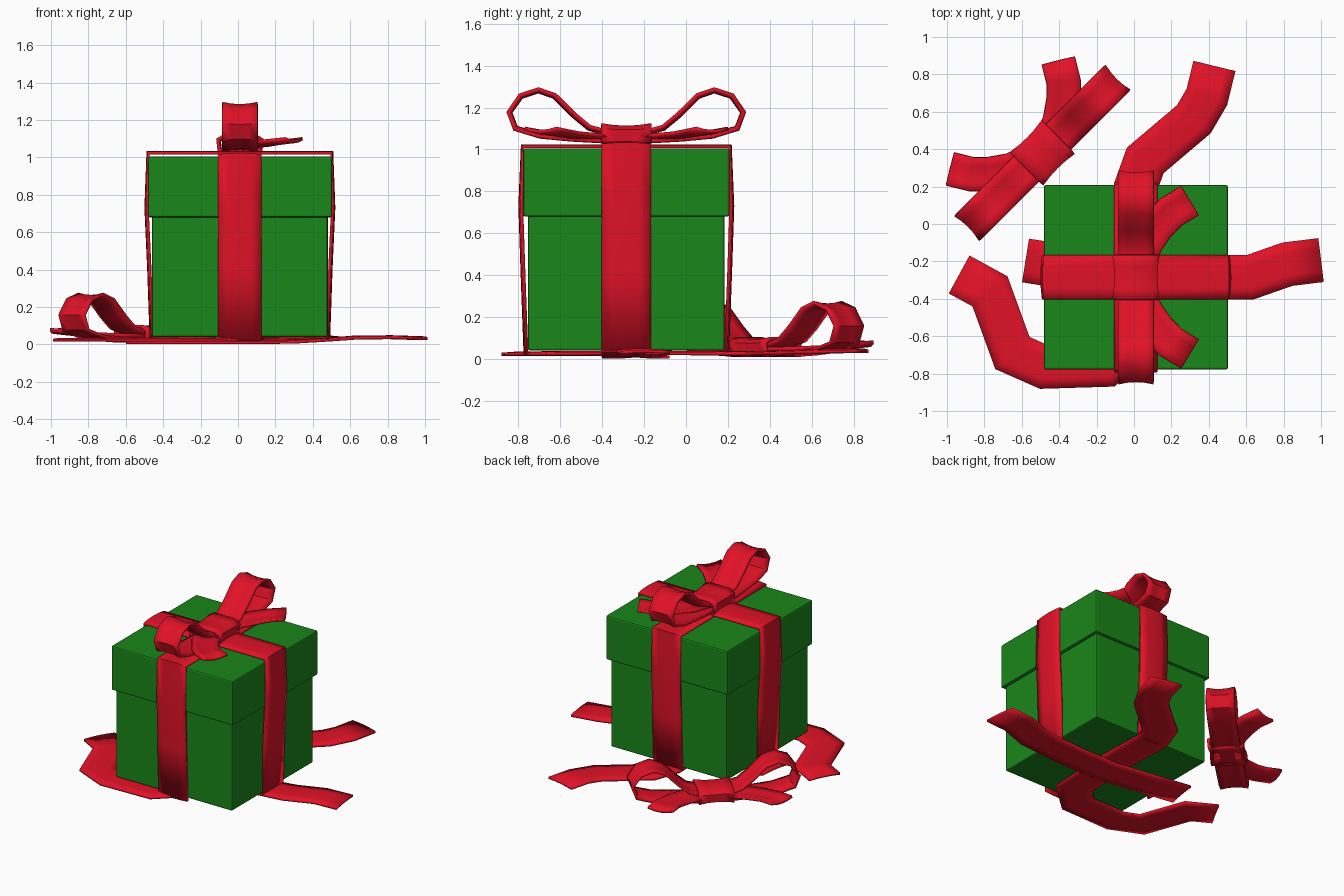
import bpy, bmesh
from mathutils import Vector, Matrix

if "Cube" in bpy.data.objects:
    bpy.data.objects.remove(bpy.data.objects["Cube"])


def material(name, rgb):
    m = bpy.data.materials.new(name)
    m.diffuse_color = (*rgb, 1)
    m.use_nodes = True
    m.node_tree.nodes["Principled BSDF"].inputs["Base Color"].default_value = m.diffuse_color
    return m


GREEN = material("green_paper", (0.01, 0.24, 0.01))
RED = material("red_ribbon", (0.75, 0.006, 0.02))
CX, CY = 0.01, -0.285
UP = Vector((0, 0, 1))


def box(name, half, z0, z1):
    bpy.ops.mesh.primitive_cube_add(size=1, location=(CX, CY, (z0 + z1) / 2))
    ob = bpy.context.object
    ob.name = name
    ob.scale = (2 * half, 2 * half, z1 - z0)
    bpy.ops.object.transform_apply(location=False, rotation=False, scale=True)
    b = ob.modifiers.new("soft_edges", 'BEVEL')
    b.width, b.segments = 0.01, 2
    ob.data.materials.append(GREEN)


def ribbon(name, pts, width, side=None, curl=0.0, closed=False, matrix=Matrix(), thick=0.018):
    """Sweep a slightly curled strip along a path; side=None keeps it level on the ground."""
    pts = [Vector(p) for p in pts]
    n = len(pts)
    bm = bmesh.new()
    rows = []
    for i, p in enumerate(pts):
        a = pts[i - 1] if (i or closed) else None
        c = pts[(i + 1) % n] if (i < n - 1 or closed) else None
        t0 = (p - a).normalized() if a is not None else (c - p).normalized()
        t1 = (c - p).normalized() if c is not None else t0
        t = (t0 + t1).normalized()
        if side is None:
            s = UP.cross(t).normalized()
            w = width / 2 / max(t.dot(t0), 0.75)
        else:
            s, w = Vector(side), width / 2
        nor = t.cross(s).normalized()
        rows.append([bm.verts.new(p + s * (w * u) + nor * (curl * u * u))
                     for u in (-1, -0.5, 0, 0.5, 1)])
    for i in range(n if closed else n - 1):
        r, q = rows[i], rows[(i + 1) % n]
        for j in range(4):
            bm.faces.new((r[j], r[j + 1], q[j + 1], q[j]))
    bmesh.ops.recalc_face_normals(bm, faces=bm.faces)
    me = bpy.data.meshes.new(name)
    bm.to_mesh(me)
    bm.free()
    me.materials.append(RED)
    ob = bpy.data.objects.new(name, me)
    bpy.context.collection.objects.link(ob)
    ob.matrix_world = matrix
    sol = ob.modifiers.new("thickness", 'SOLIDIFY')
    sol.thickness, sol.offset = thick, 0
    bpy.ops.object.select_all(action='DESELECT')
    ob.select_set(True)
    bpy.context.view_layer.objects.active = ob
    bpy.ops.object.shade_smooth_by_angle(angle=0.7)


# Box and overhanging lid
box("box_body", 0.47, 0.04, 0.70)
box("box_lid", 0.4925, 0.68, 1.005)

# Two bands wrapped over the box
home = Matrix.Translation((CX, CY, 0))
half_x = [(0.475, 0.02), (0.488, 0.4), (0.503, 0.73), (0.494, 1.028)]
half_y = [(0.483, 0.02), (0.497, 0.4), (0.508, 0.73), (0.498, 1.018)]
ribbon("band_across", [(-a, 0, z) for a, z in half_x] + [(a, 0, z) for a, z in half_x[::-1]],
       0.235, (0, 1, 0), -0.008, matrix=home, thick=0.015)
ribbon("band_front_to_back", [(0, -a, z) for a, z in half_y] + [(0, a, z) for a, z in half_y[::-1]],
       0.23, (-1, 0, 0), -0.008, matrix=home, thick=0.015)

# Loose strips running under the box and out along the ground
ribbon("ground_strip_across",
       [(-0.58, -0.195, 0.015), (-0.3, -0.24, 0.015), (0, -0.285, 0.015), (0.3, -0.285, 0.018),
        (0.5, -0.285, 0.03), (0.62, -0.285, 0.04), (0.82, -0.215, 0.042), (1.0, -0.193, 0.036)],
       0.235, curl=-0.006, thick=0.015)
ribbon("ground_strip_lengthwise",
       [(-0.935, -0.27, 0.028), (-0.77, -0.36, 0.028), (-0.65, -0.69, 0.028), (-0.48, -0.765, 0.028),
        (-0.15, -0.755, 0.028), (0.0, -0.62, 0.03), (0.02, -0.2, 0.032), (0.01, 0.2, 0.03),
        (0.06, 0.34, 0.03), (0.19, 0.45, 0.032), (0.32, 0.56, 0.036), (0.39, 0.68, 0.04),
        (0.43, 0.845, 0.042)],
       0.23, curl=-0.006, thick=0.015)

# Bow: loops along y, two tails toward +x, and a wrapped knot
LOOP = [(0, 1.075), (0.115, 1.08), (0.18, 1.098), (0.255, 1.16), (0.345, 1.25), (0.42, 1.276),
        (0.50, 1.25), (0.552, 1.176), (0.525, 1.105), (0.41, 1.072), (0.26, 1.058),
        (0.115, 1.05), (0, 1.05)]
TAIL = [(0, 0.02, 1.052), (0.05, 0.18, 1.055), (0.12, 0.28, 1.062), (0.19, 0.35, 1.073), (0.29, 0.41, 1.085)]
KNOT = [(-0.105, 1.045), (-0.108, 1.09), (-0.08, 1.105), (0.08, 1.105), (0.108, 1.09), (0.105, 1.045)]


def bow(name, matrix):
    for s, tag in ((1, "a"), (-1, "b")):
        ribbon(f"{name}_loop_{tag}", [(0, s * y, z) for y, z in LOOP], 0.19,
               (-s, 0, 0), 0.012, matrix=matrix)
        ribbon(f"{name}_tail_{tag}", [(x, s * y, z) for x, y, z in TAIL], 0.18,
               curl=0.015, matrix=matrix)
    ribbon(f"{name}_knot", [(x, 0, z) for x, z in KNOT], 0.24, (0, 1, 0), 0.012,
           closed=True, matrix=matrix)


bow("top_bow", home)
bow("ground_bow", Matrix.Translation((-0.49, 0.38, -1.02)) @ Matrix.Rotation(2.356, 4, 'Z'))
